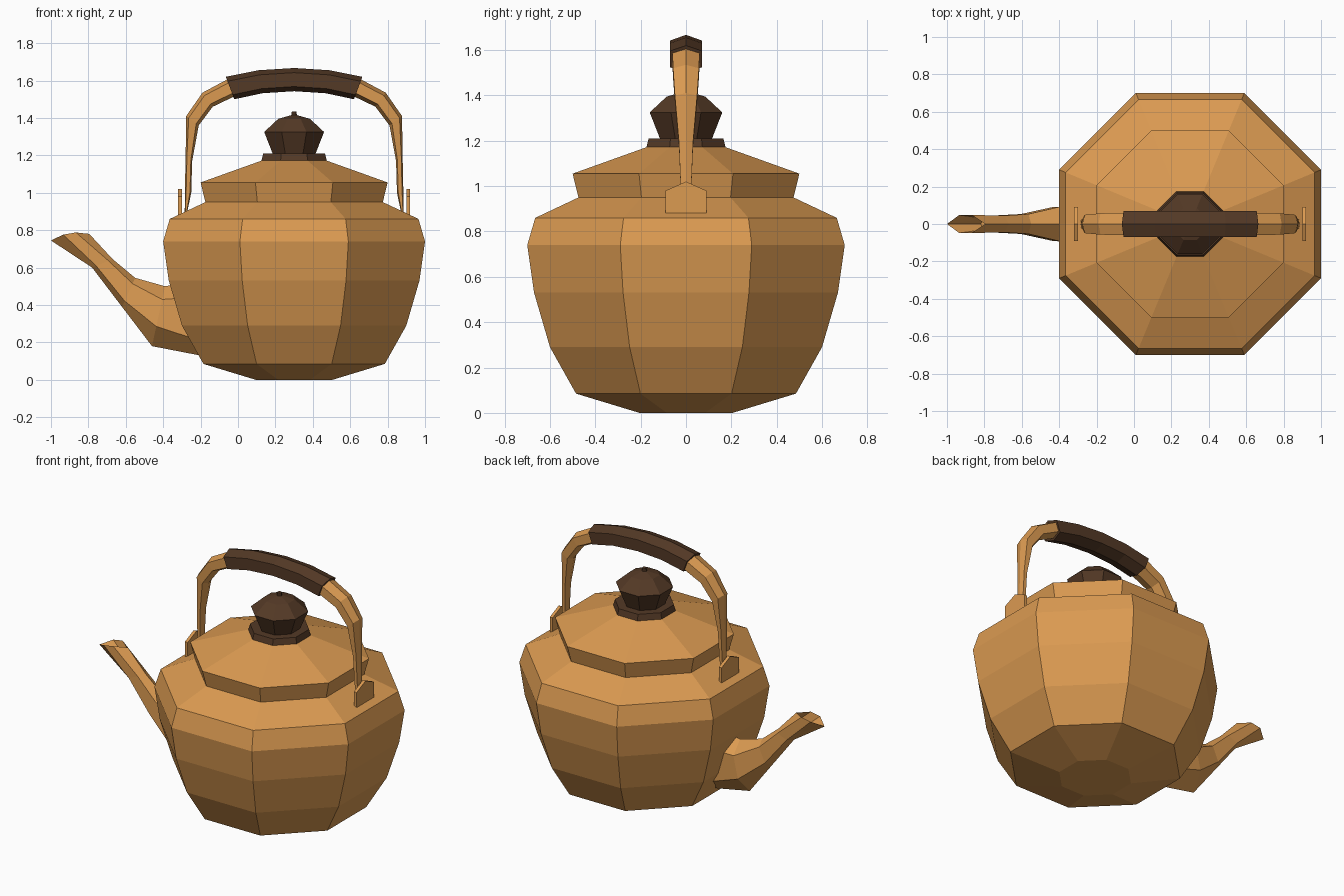
import bpy, bmesh, math
from mathutils import Vector

if "Cube" in bpy.data.objects:
    bpy.data.objects.remove(bpy.data.objects["Cube"])

CX = 0.3  # body axis in x


def material(name, rgb):
    m = bpy.data.materials.new(name)
    m.diffuse_color = (*rgb, 1)
    m.use_nodes = True
    m.node_tree.nodes["Principled BSDF"].inputs["Base Color"].default_value = m.diffuse_color
    return m


COPPER = material("copper", (0.71, 0.325, 0.083))
WOOD = material("dark wood", (0.088, 0.041, 0.019))


def skin(name, rings, mat):
    """Join rings of points into a closed flat-shaded tube."""
    bm = bmesh.new()
    loops = [[bm.verts.new(p) for p in r] for r in rings]
    n = len(loops[0])
    for a, b in zip(loops, loops[1:]):
        for i in range(n):
            j = (i + 1) % n
            bm.faces.new((a[i], a[j], b[j], b[i]))
    bm.faces.new(loops[0][::-1])
    bm.faces.new(loops[-1])
    bmesh.ops.recalc_face_normals(bm, faces=bm.faces)
    me = bpy.data.meshes.new(name)
    bm.to_mesh(me)
    bm.free()
    me.materials.append(mat)
    ob = bpy.data.objects.new(name, me)
    bpy.context.collection.objects.link(ob)
    return ob


def octagon_lathe(name, profile, mat):
    """Profile of (flat-to-axis distance, z) turned in eight steps."""
    rings = []
    for r, z in profile:
        R = r / math.cos(math.pi / 8)
        rings.append([(CX + R * math.cos((k + 0.5) * math.pi / 4),
                       R * math.sin((k + 0.5) * math.pi / 4), z) for k in range(8)])
    return skin(name, rings, mat)


def hexagon(a, b, w, f1=0.2, f2=0.8, bump=0.0):
    """Six-sided section between xz points a and b, half width w."""
    A, B = Vector((a[0], 0, a[1])), Vector((b[0], 0, b[1]))
    up = Vector((0, 0, bump))
    side = Vector((0, w, 0))
    p, q = A.lerp(B, f1) + up, A.lerp(B, f2) + up
    return [A, p + side, q + side, B, q - side, p - side]


def flip(ring):
    """Mirror a section across the body axis."""
    return [Vector((2 * CX - v.x, v.y, v.z)) for v in ring]


# Kettle body and lid
octagon_lathe("body", [(0.205, 0), (0.485, 0.085), (0.60, 0.29), (0.67, 0.53),
                       (0.70, 0.74), (0.665, 0.86), (0.47, 0.952)], COPPER)
octagon_lathe("lid", [(0.473, 0.945), (0.50, 1.055), (0.165, 1.175)], COPPER)

# Lid knob
octagon_lathe("knob_base", [(0.175, 1.17), (0.165, 1.21)], WOOD)
octagon_lathe("knob", [(0.113, 1.205), (0.16, 1.325), (0.085, 1.395),
                       (0.015, 1.415), (0.012, 1.435)], WOOD)

# Spout with a hollow mouth
skin("spout", [
    hexagon((-0.15, 0.12), (-0.28, 0.52), 0.105),
    hexagon((-0.46, 0.18), (-0.39, 0.50), 0.09, 0.33, 0.78),
    hexagon((-0.62, 0.39), (-0.55, 0.545), 0.053),
    hexagon((-0.78, 0.60), (-0.67, 0.645), 0.045),
    hexagon((-1.0, 0.745), (-0.795, 0.78), 0.048, 0.32, 0.65, 0.02),
    hexagon((-0.82, 0.65), (-0.73, 0.69), 0.03),
], COPPER)

# Handle arms and their mounting plates
arm = [
    hexagon((-0.285, 0.88), (-0.275, 0.88), 0.022),
    hexagon((-0.284, 1.01), (-0.25, 1.0), 0.024),
    hexagon((-0.28, 1.2), (-0.245, 1.17), 0.031),
    hexagon((-0.277, 1.41), (-0.21, 1.36), 0.049),
    hexagon((-0.19, 1.535), (-0.135, 1.46), 0.057),
    hexagon((-0.05, 1.61), (-0.02, 1.515), 0.06),
    hexagon((-0.02, 1.615), (0.0, 1.52), 0.06),
]
outline = [(-0.09, 0.865), (0.09, 0.865), (0.09, 0.98), (0, 1.02), (-0.09, 0.98)]
plate = [[Vector((x, y, z)) for y, z in outline] for x in (-0.32, -0.30)]
for side, fn in (("left", lambda r: r), ("right", flip)):
    skin("handle_arm_" + side, [fn(r) for r in arm], COPPER)
    skin("handle_plate_" + side, [fn(r) for r in plate], COPPER)

# Grip
half = [hexagon((-0.065, 1.62), (-0.02, 1.50), 0.07),
        hexagon((0.11, 1.655), (0.13, 1.532), 0.07)]
middle = hexagon((0.3, 1.667), (0.3, 1.543), 0.07)
skin("grip", half + [middle] + [flip(r) for r in half[::-1]], WOOD)
